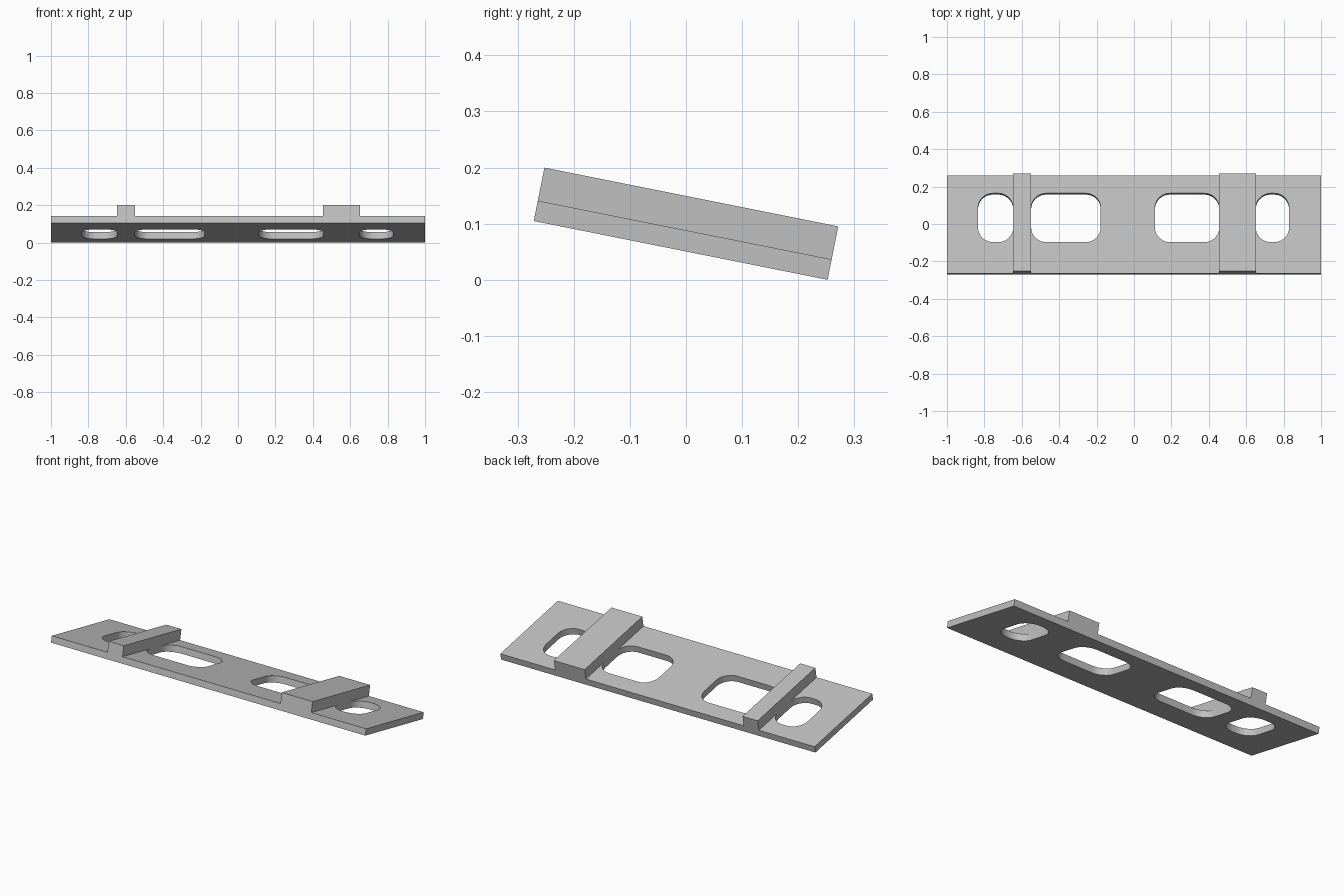
import bpy
import bmesh
import math
from mathutils import Matrix

if "Cube" in bpy.data.objects:
    bpy.data.objects.remove(bpy.data.objects["Cube"], do_unlink=True)

# Overall section, before tilting
HALF_DEPTH = 0.267
BOTTOM, PLATE_TOP, BAR_TOP = -0.0485, -0.0115, 0.0485
TILT = Matrix.Translation((0, 0, 0.1)) @ Matrix.Rotation(math.radians(-11.3), 4, "X")

grey = bpy.data.materials.new("plain grey")
grey.use_nodes = True
colour = (0.53, 0.53, 0.53, 1)
grey.diffuse_color = colour
grey.node_tree.nodes["Principled BSDF"].inputs["Base Color"].default_value = colour


def rounded_rect(x0, x1, y0, y1, r, steps=8):
    """Outline of a rectangle with quarter-circle corners."""
    pts = []
    corners = [(x1 - r, y1 - r), (x0 + r, y1 - r), (x0 + r, y0 + r), (x1 - r, y0 + r)]
    for i, (cx, cy) in enumerate(corners):
        for s in range(steps + 1):
            a = math.pi / 2 * (i + s / steps)
            pts.append((cx + r * math.cos(a), cy + r * math.sin(a)))
    return pts


def slab(name, outlines, z0, z1):
    """Fill the outlines (first is the rim, others are holes) and extrude upward."""
    bm = bmesh.new()
    for pts in outlines:
        verts = [bm.verts.new((x, y, z0)) for x, y in pts]
        for a, b in zip(verts, verts[1:] + verts[:1]):
            bm.edges.new((a, b))
    bmesh.ops.triangle_fill(bm, use_beauty=True, edges=bm.edges[:], normal=(0, 0, 1))
    top = bmesh.ops.extrude_face_region(bm, geom=bm.faces[:], use_keep_orig=True)["geom"]
    moved = [v for v in top if isinstance(v, bmesh.types.BMVert)]
    bmesh.ops.translate(bm, verts=moved, vec=(0, 0, z1 - z0))
    bmesh.ops.recalc_face_normals(bm, faces=bm.faces[:])
    bmesh.ops.transform(bm, matrix=TILT, verts=bm.verts[:])
    mesh = bpy.data.meshes.new(name)
    bm.to_mesh(mesh)
    bm.free()
    mesh.materials.append(grey)
    obj = bpy.data.objects.new(name, mesh)
    bpy.context.collection.objects.link(obj)
    bpy.ops.object.select_all(action="DESELECT")
    obj.select_set(True)
    bpy.context.view_layer.objects.active = obj
    bpy.ops.object.shade_smooth_by_angle(angle=math.radians(30))
    return obj


def rect(x0, x1):
    return [(x0, -HALF_DEPTH), (x1, -HALF_DEPTH), (x1, HALF_DEPTH), (x0, HALF_DEPTH)]


# Base plate with four rounded openings
openings = [(-0.834, -0.646), (-0.55, -0.178), (0.112, 0.456), (0.651, 0.829)]
holes = [rounded_rect(x0, x1, -0.0965, 0.17, 0.08) for x0, x1 in openings]
slab("base_plate", [rect(-1, 1)] + holes, BOTTOM, PLATE_TOP)

# Raised bars across the plate
slab("narrow_bar", [rect(-0.646, -0.55)], PLATE_TOP, BAR_TOP)
slab("wide_bar", [rect(0.455, 0.651)], PLATE_TOP, BAR_TOP)
